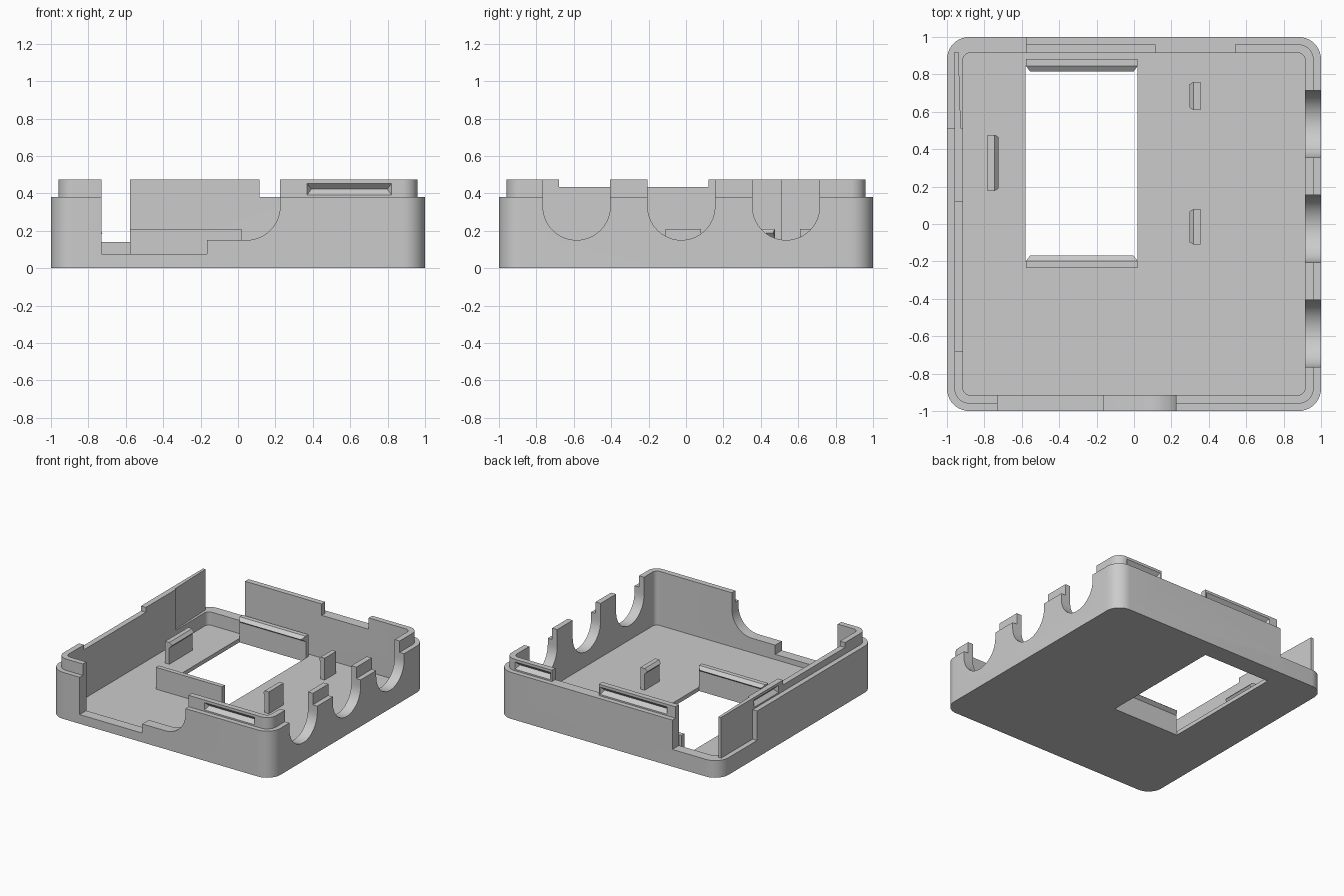
import bpy, bmesh, math
from mathutils import Vector

cube = bpy.data.objects.get("Cube")
if cube:
    bpy.data.objects.remove(cube, do_unlink=True)

grey = bpy.data.materials.new("plain_grey")
grey.use_nodes = True
colour = (0.6, 0.6, 0.6, 1)
grey.diffuse_color = colour
grey.node_tree.nodes["Principled BSDF"].inputs["Base Color"].default_value = colour

WALL, LIP, INNER = 1.0, 0.96, 0.915      # half widths
FLOOR, SILL, LOW, RIM, TOP = 0.032, 0.075, 0.14, 0.38, 0.473


def finish(name, bm):
    bmesh.ops.recalc_face_normals(bm, faces=bm.faces)
    mesh = bpy.data.meshes.new(name)
    bm.to_mesh(mesh)
    bm.free()
    mesh.materials.append(grey)
    obj = bpy.data.objects.new(name, mesh)
    bpy.context.collection.objects.link(obj)
    return obj


def place(axis, a, b, c):
    return {"x": Vector((c, a, b)), "y": Vector((a, c, b)), "z": Vector((a, b, c))}[axis]


def prism(name, points, axis, lo, hi, tips=(), taper=0.0):
    """Extrude a profile along an axis; tip points are drawn in at both ends."""
    bm = bmesh.new()
    rings = []
    for end, sign in ((lo, 1), (hi, -1)):
        rings.append([bm.verts.new(place(axis, a, b, end + sign * taper * (i in tips)))
                      for i, (a, b) in enumerate(points)])
    n = len(points)
    for i in range(n):
        j = (i + 1) % n
        bm.faces.new((rings[0][i], rings[0][j], rings[1][j], rings[1][i]))
    for ring in rings:
        bm.faces.new(ring)
    return finish(name, bm)


def box(name, x0, x1, y0, y1, z0, z1):
    return prism(name, [(x0, y0), (x1, y0), (x1, y1), (x0, y1)], "z", z0, z1)


def rounded_loop(bm, half, radius, z, steps=10):
    loop = []
    for k in range(4):
        cx = (half - radius) * (1 if k in (0, 3) else -1)
        cy = (half - radius) * (1 if k < 2 else -1)
        for s in range(steps + 1):
            t = math.pi / 2 * (k + s / steps)
            loop.append(bm.verts.new((cx + radius * math.cos(t), cy + radius * math.sin(t), z)))
    return loop


# Tray: one stepped shell with outer wall, lip and floor
bm = bmesh.new()
layers = [(WALL, 0.12, 0), (WALL, 0.12, RIM), (LIP, 0.08, RIM),
          (LIP, 0.08, TOP), (INNER, 0.04, TOP), (INNER, 0.04, FLOOR)]
loops = [rounded_loop(bm, *layer) for layer in layers]
for a, b in zip(loops, loops[1:]):
    for i in range(len(a)):
        j = (i + 1) % len(a)
        bm.faces.new((a[i], a[j], b[j], b[i]))
bm.faces.new(loops[0])
bm.faces.new(loops[-1])
tray = finish("tray", bm)


def cut(cutter):
    mod = tray.modifiers.new(cutter.name, "BOOLEAN")
    mod.operation, mod.solver, mod.object = "DIFFERENCE", "EXACT", cutter
    bpy.context.view_layer.objects.active = tray
    bpy.ops.object.modifier_apply(modifier=mod.name)
    bpy.data.objects.remove(cutter, do_unlink=True)


def arc(cx, cz, r, start, end, steps=20):
    return [(cx + r * math.cos(math.radians(start + (end - start) * i / steps)),
             cz + r * math.sin(math.radians(start + (end - start) * i / steps)))
            for i in range(steps + 1)]


# Cable openings in the right wall
for y in (-0.585, -0.025, 0.535):
    cut(prism("cable_cut", arc(y, 0.33, 0.18, 180, 360) + [(y + 0.18, 0.6), (y - 0.18, 0.6)],
              "x", 0.9, 1.1))

# Front opening: low part and curved part
cut(box("front_cut", -0.73, -0.165, -1.1, -0.9, SILL, 0.6))
cut(prism("front_curve_cut", [(-0.2, 0.15)] + arc(0.045, 0.33, 0.18, -90, 0)
          + [(0.225, 0.6), (-0.2, 0.6)], "y", -1.1, -0.9))

# Low back corner, lip gaps and floor window
cut(box("corner_back_cut", -1.1, -0.577, 0.9, 1.1, LOW, 0.6))
cut(box("corner_side_cut", -1.1, -0.9, 0.51, 1.05, LOW, 0.6))
cut(box("back_lip_gap", 0.115, 0.54, 0.9, 1.1, RIM, 0.6))
cut(box("side_lip_notch", -1.1, -0.9, -0.68, 0.12, 0.433, 0.6))
cut(box("window_cut", -0.58, 0.02, -0.198, 0.846, -0.1, 0.3))

# Snap grooves on the outside of the lip
for axis, side, lo, hi in (("y", -1, 0.362, 0.828), ("y", 1, -0.51, 0.112),
                           ("y", 1, 0.543, 0.88), ("x", -1, 0.17, 0.5)):
    groove = [(side * (LIP + 0.01), 0.382), (side * (LIP + 0.01), 0.462),
              (side * (LIP - 0.03), 0.422)]
    cut(prism("groove", groove, "x" if axis == "y" else "y", lo, hi, (2,), 0.03))

# Thin wedge-shaped side panel by the low corner
prism("side_panel", [(-LIP, 0.505), (-0.926, 0.505), (-0.938, 0.92), (-LIP, 0.92)],
      "z", LOW - 0.01, TOP)


# Snap clips: upright wall with a bevelled hook
def clip(name, axis, back, facing, lo, hi, reach, taper):
    shape = [(0, 0.02), (0, 0.21), (0.037, 0.21), (reach, 0.187), (0.037, 0.165), (0.037, 0.02)]
    prism(name, [(back + facing * d, z) for d, z in shape], axis, lo, hi, (3,), taper)


clip("window_clip_front", "x", -0.235, 1, -0.578, 0.02, 0.066, 0.022)
clip("window_clip_back", "x", 0.883, -1, -0.578, 0.02, 0.068, 0.022)
clip("left_clip", "y", -0.782, 1, 0.177, 0.477, 0.057, 0.012)
clip("right_clip_back", "y", 0.355, -1, 0.61, 0.76, 0.057, 0.012)
clip("right_clip_front", "y", 0.355, -1, -0.11, 0.08, 0.057, 0.012)

# Smooth the rounded corners only
bpy.ops.object.select_all(action="DESELECT")
tray.select_set(True)
bpy.context.view_layer.objects.active = tray
bpy.ops.object.shade_smooth_by_angle(angle=math.radians(30))
